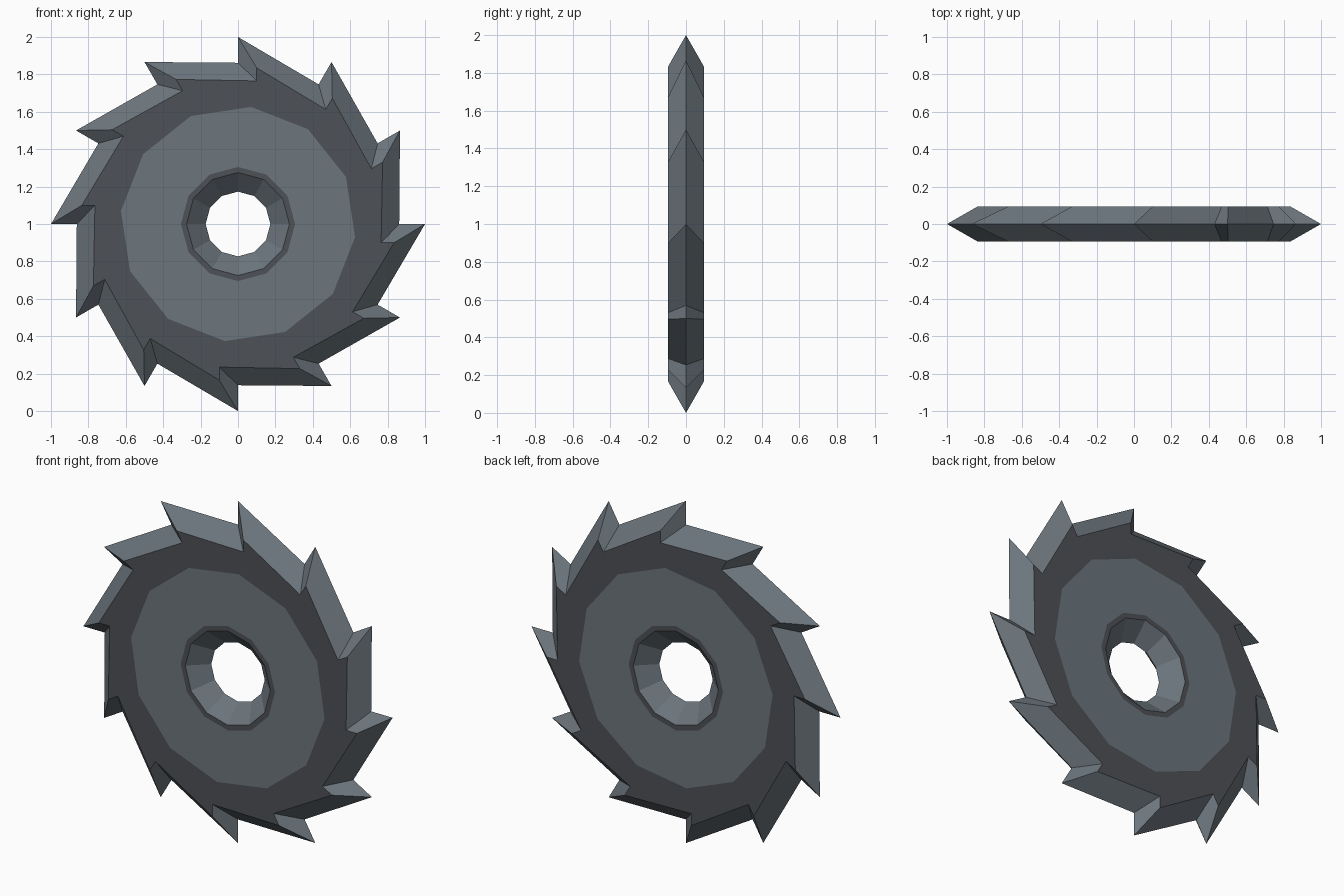
import bpy, bmesh
from math import sin, cos, pi

if "Cube" in bpy.data.objects:
    bpy.data.objects.remove(bpy.data.objects["Cube"])

TEETH = 12
HALF = 0.094      # half thickness of the blade
CENTRE_Z = 1.0


def material(name, rgb):
    m = bpy.data.materials.new(name)
    m.diffuse_color = (*rgb, 1)
    m.use_nodes = True
    m.node_tree.nodes["Principled BSDF"].inputs["Base Color"].default_value = m.diffuse_color
    return m


bm = bmesh.new()


def ring(x, z, y):
    """Repeat one profile point (x sideways, z outward) once per tooth, clockwise."""
    out = []
    for k in range(TEETH):
        a = 2 * pi * k / TEETH
        out.append(bm.verts.new((x * cos(a) + z * sin(a), y,
                                 z * cos(a) - x * sin(a) + CENTRE_Z)))
    return out


def face(verts, mat):
    bm.faces.new(verts).material_index = mat


# Middle plane: tooth points, gullets and the narrowest part of the bore
tip = ring(0, 1.0, 0)
gullet = ring(0, 0.862, 0)
bore = ring(0, 0.173, 0)

for y in (-HALF, HALF):
    side_tip = ring(0.1, 0.835, y)
    side_gullet = ring(0.1, 0.765, y)
    disc = ring(0.07, 0.626, y)
    collar = ring(0, 0.305, y)
    mouth = ring(0, 0.275, y)
    for k in range(TEETH):
        n = (k + 1) % TEETH
        # Bevelled tooth: cutting face and sloping back
        face((tip[k], side_tip[k], side_gullet[k], gullet[k]), 0)
        face((tip[k], gullet[n], side_gullet[n], side_tip[k]), 0)
        # Flat side: dark outer band, light disc, dark collar
        face((disc[k], side_gullet[k], side_tip[k], side_gullet[n], disc[n]), 1)
        face((disc[k], disc[n], collar[n], collar[k]), 0)
        face((collar[k], collar[n], mouth[n], mouth[k]), 1)
        # Countersunk bore
        face((mouth[k], mouth[n], bore[n], bore[k]), 0)

bmesh.ops.recalc_face_normals(bm, faces=bm.faces)
mesh = bpy.data.meshes.new("saw_blade")
bm.to_mesh(mesh)
bm.free()
mesh.materials.append(material("steel", (0.15, 0.18, 0.205)))
mesh.materials.append(material("dark_steel", (0.075, 0.082, 0.092)))
blade = bpy.data.objects.new("saw_blade", mesh)
bpy.context.collection.objects.link(blade)
